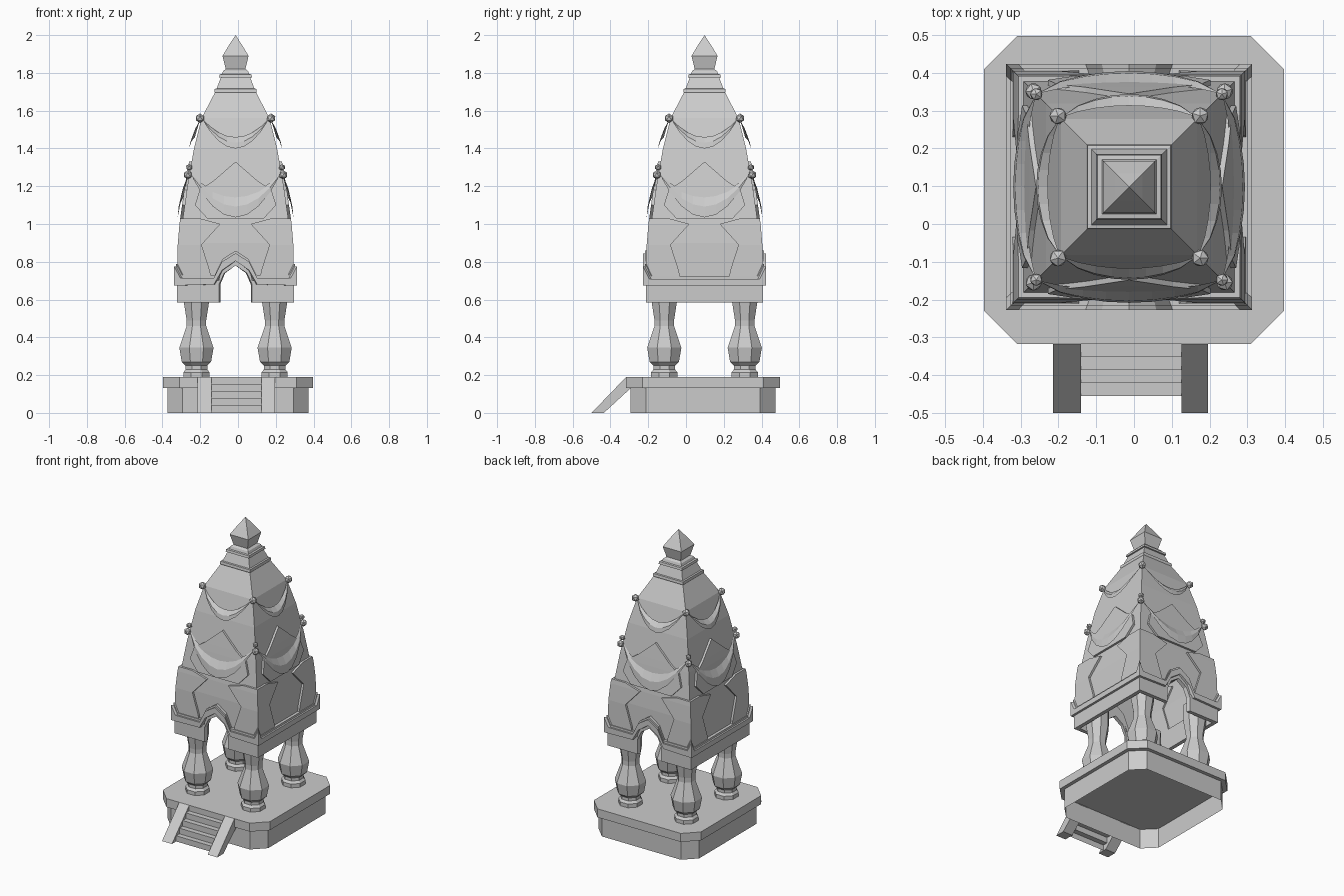
import bpy, bmesh, math
from mathutils import Vector, Matrix

cube = bpy.data.objects.get("Cube")
if cube:
    bpy.data.objects.remove(cube)

stone = bpy.data.materials.new("grey_stone")
stone.use_nodes = True
stone.diffuse_color = (0.6, 0.6, 0.6, 1)
stone.node_tree.nodes["Principled BSDF"].inputs["Base Color"].default_value = (0.6, 0.6, 0.6, 1)

CENTRE = Vector((-0.013, 0.098, 0))
PROFILE = [(0.70, 0.295), (0.9, 0.292), (1.0, 0.283), (1.2, 0.255),
           (1.4, 0.22), (1.56, 0.18), (1.70, 0.107)]


def half(z):
    """Half width of the square roof at height z."""
    for (z0, h0), (z1, h1) in zip(PROFILE, PROFILE[1:]):
        if z <= z1:
            return h0 + (h1 - h0) * max(0, (z - z0) / (z1 - z0))
    return PROFILE[-1][1]


def finish(name, bm, origin=(0, 0, 0)):
    bmesh.ops.remove_doubles(bm, verts=bm.verts, dist=0.0002)
    bmesh.ops.recalc_face_normals(bm, faces=bm.faces)
    mesh = bpy.data.meshes.new(name)
    bm.to_mesh(mesh)
    bm.free()
    mesh.materials.append(stone)
    ob = bpy.data.objects.new(name, mesh)
    ob.location = origin
    bpy.context.collection.objects.link(ob)
    return ob


def loft(bm, rings, closed=True, cap=False):
    """Skin a list of equally long point rows."""
    rows = [[bm.verts.new(p) for p in r] for r in rings]
    n = len(rows[0])
    for a, b in zip(rows, rows[1:]):
        for i in range(n if closed else n - 1):
            j = (i + 1) % n
            bm.faces.new((a[i], a[j], b[j], b[i]))
    if cap:
        bm.faces.new(rows[0])
        bm.faces.new(rows[-1])


def around(name, build, sides=range(4)):
    """Build a front-facing part and repeat it on the given sides."""
    bm = bmesh.new()
    for k in sides:
        part = bmesh.new()
        build(part)
        part.transform(Matrix.Rotation(k * math.pi / 2, 4, "Z"))
        temp = bpy.data.meshes.new("temp")
        part.to_mesh(temp)
        part.free()
        bm.from_mesh(temp)
        bpy.data.meshes.remove(temp)
    return finish(name, bm, CENTRE)


def strip(points, outer, inner):
    """Slab along a wall; points are (x, low z, high z), mitred at the ends."""
    s = inner / outer
    def build(bm):
        loft(bm, [[(x, -outer, lo), (x, -outer, hi), (x * s, -inner, hi), (x * s, -inner, lo)]
                  for x, lo, hi in points], cap=True)
    return build


def mirror(points):
    return points + [(-p[0], *p[1:]) for p in reversed(points) if p[0] != 0]


def panel(rows, lift=0.014):
    """Raised leaf following the roof; rows are (z, x start, x end), None = corner."""
    def build(bm):
        rings = []
        for z, a, b in rows:
            d, e = half(z) + lift, half(z) - 0.01
            ob, ib = (d, e) if b is None else (b, b)
            rings.append([(a, -d, z), (ob, -d, z), (ib, -e, z), (a, -e, z)])
        loft(bm, rings, cap=True)
    return build


def mirrored(build):
    def both(bm):
        build(bm)
        geom = bm.verts[:] + bm.edges[:] + bm.faces[:]
        new = bmesh.ops.duplicate(bm, geom=geom)["geom"]
        for v in new:
            if isinstance(v, bmesh.types.BMVert):
                v.co.x = -v.co.x
    return both


# Platform: chamfered slab over a hollow base
def octagon(hx, y0, y1, c, z):
    return [(-hx, y0 + c, z), (-hx + c, y0, z), (hx - c, y0, z), (hx, y0 + c, z),
            (hx, y1 - c, z), (hx - c, y1, z), (-hx + c, y1, z), (-hx, y1 - c, z)]


bm = bmesh.new()
loft(bm, [octagon(0.397, -0.317, 0.497, 0.088, z) for z in (0.133, 0.19)], cap=True)
finish("platform_slab", bm)
bm = bmesh.new()
loft(bm, [octagon(0.373, -0.293, 0.473, 0.08, z) for z in (0, 0.134)])
finish("platform_base", bm)

# Stairs
bm = bmesh.new()
path = []
for i in range(5):
    y = -0.317 - 0.0345 * i
    path += [(y, 0.19 - 0.038 * i), (y, 0.19 - 0.038 * (i + 1))]
loft(bm, [[(x, y, z) for x in (-0.14, 0.125)] for y, z in path], closed=False)
finish("steps", bm)
for name, x0, x1 in (("right_stringer", -0.214, -0.14), ("left_stringer", 0.125, 0.196)):
    bm = bmesh.new()
    side = [(-0.5, 0), (-0.317, 0.19), (-0.29, 0.19), (-0.29, 0.133), (-0.435, 0)]
    loft(bm, [[(x, y, z) for y, z in side] for x in (x0, x1)], cap=True)
    finish(name, bm)

# Baluster columns
COLUMN = [(0.19, 0.075), (0.215, 0.075), (0.23, 0.062), (0.25, 0.062), (0.27, 0.084),
          (0.345, 0.098), (0.46, 0.056), (0.49, 0.056), (0.585, 0.072), (0.70, 0.074)]
for fx, sx in (("left", 1), ("right", -1)):
    for fy, sy in (("front", -1), ("back", 1)):
        bm = bmesh.new()
        loft(bm, [[(r * math.cos((i + 0.5) * math.pi / 4), r * math.sin((i + 0.5) * math.pi / 4), z)
                   for i in range(8)] for z, r in COLUMN], cap=True)
        finish(f"{fy}_{fx}_column", bm, CENTRE + Vector((sx * 0.207, sy * 0.213, 0)))


# Roof shell, notched over the two arches
def roof_side(arched):
    def build(bm):
        us = [-1, -0.6, -0.3, -0.18, 0, 0.18, 0.3, 0.6, 1]
        notch = [0.7, 0.7, 0.7, 0.76, 0.79, 0.76, 0.7, 0.7, 0.7]
        rings = [[(u * half(n), -half(n), n) for u, n in zip(us, notch)]] if arched else \
                [[(u * half(0.7), -half(0.7), 0.7) for u in us]]
        rings += [[(u * h, -h, z) for u in us] for z, h in PROFILE[1:]]
        loft(bm, rings, closed=False)
    return build


around("roof_arched_sides", roof_side(True), (0, 2))
around("roof_plain_sides", roof_side(False), (1, 3))

# Skirt and cornice, with pointed arches front and back
arch_skirt = mirror([(-0.31, 0.585, 0.7), (-0.088, 0.585, 0.7), (-0.088, 0.68, 0.71),
                     (-0.06, 0.74, 0.79), (0, 0.78, 0.83)])
arch_cornice = mirror([(-0.325, 0.675, 0.775), (-0.293, 0.675, 0.715), (-0.115, 0.68, 0.715),
                       (-0.072, 0.755, 0.80), (0, 0.805, 0.845)])
plain_skirt = mirror([(-0.31, 0.585, 0.7)])
plain_cornice = mirror([(-0.325, 0.675, 0.775), (-0.293, 0.675, 0.71)])
for label, sides, skirt, cornice in (("arched", (0, 2), arch_skirt, arch_cornice),
                                     ("plain", (1, 3), plain_skirt, plain_cornice)):
    around(label + "_skirt", strip(skirt, 0.31, 0.285), sides)
    around(label + "_cornice", strip(cornice, 0.325, 0.285), sides)
    upper = [(x * 0.966, lo + 0.02, hi + 0.014) for x, lo, hi in cornice]
    around(label + "_cornice_trim", strip(upper, 0.314, 0.285), sides)

# Overlapping leaf panels
around("corner_leaves", mirrored(panel([(0.71, 0.13, None), (0.75, 0.135, None), (0.89, 0.18, None),
                                        (1.0, 0.08, None), (1.03, 0.19, None)])))
around("centre_leaves", panel([(z, -x, x) for z, x in
                               ((1.33, 0), (1.23, 0.115), (1.18, 0.19), (1.1, 0.215), (1.03, 0.15))]))


# Draped swags hung between the corners
def swag(top, dip, drop, bulge):
    def build(bm):
        rings = []
        for i in range(9):
            u = -1 + i / 4
            s = 1 - u * u
            row = []
            for f, out in ((0, 0.25), (0.5, 1), (1, 0.9)):
                z = top - s * (dip + (drop - dip) * f)
                row.append((u * half(top), -half(z) - 0.004 - bulge * out * math.sqrt(s), z))
            rings.append(row)
        loft(bm, rings, closed=False)
    return build


around("upper_swags", swag(1.56, 0.10, 0.16, 0.024))
around("lower_swags", swag(1.27, 0.12, 0.235, 0.027))


# Corner bosses
def boss(z, r):
    def build(bm):
        h = half(z) + 0.008
        bmesh.ops.create_icosphere(bm, subdivisions=1, radius=r,
                                   matrix=Matrix.Translation((h, -h, z)))
    return build


around("upper_bosses", boss(1.56, 0.025))
around("lower_bosses", boss(1.26, 0.024))
around("lower_small_bosses", boss(1.3, 0.018))

# Stepped cap and square finial
bm = bmesh.new()
FINIAL = [(1.69, 0.107), (1.70, 0.112), (1.715, 0.11), (1.717, 0.1), (1.775, 0.078), (1.776, 0.087),
          (1.792, 0.084), (1.794, 0.072), (1.81, 0.066), (1.82, 0.052), (1.89, 0.069),
          (1.945, 0.036), (2.0, 0)]
loft(bm, [[(a * h, b * h, z) for a, b in ((-1, -1), (1, -1), (1, 1), (-1, 1))] for z, h in FINIAL])
finish("cap_and_finial", bm, CENTRE)
